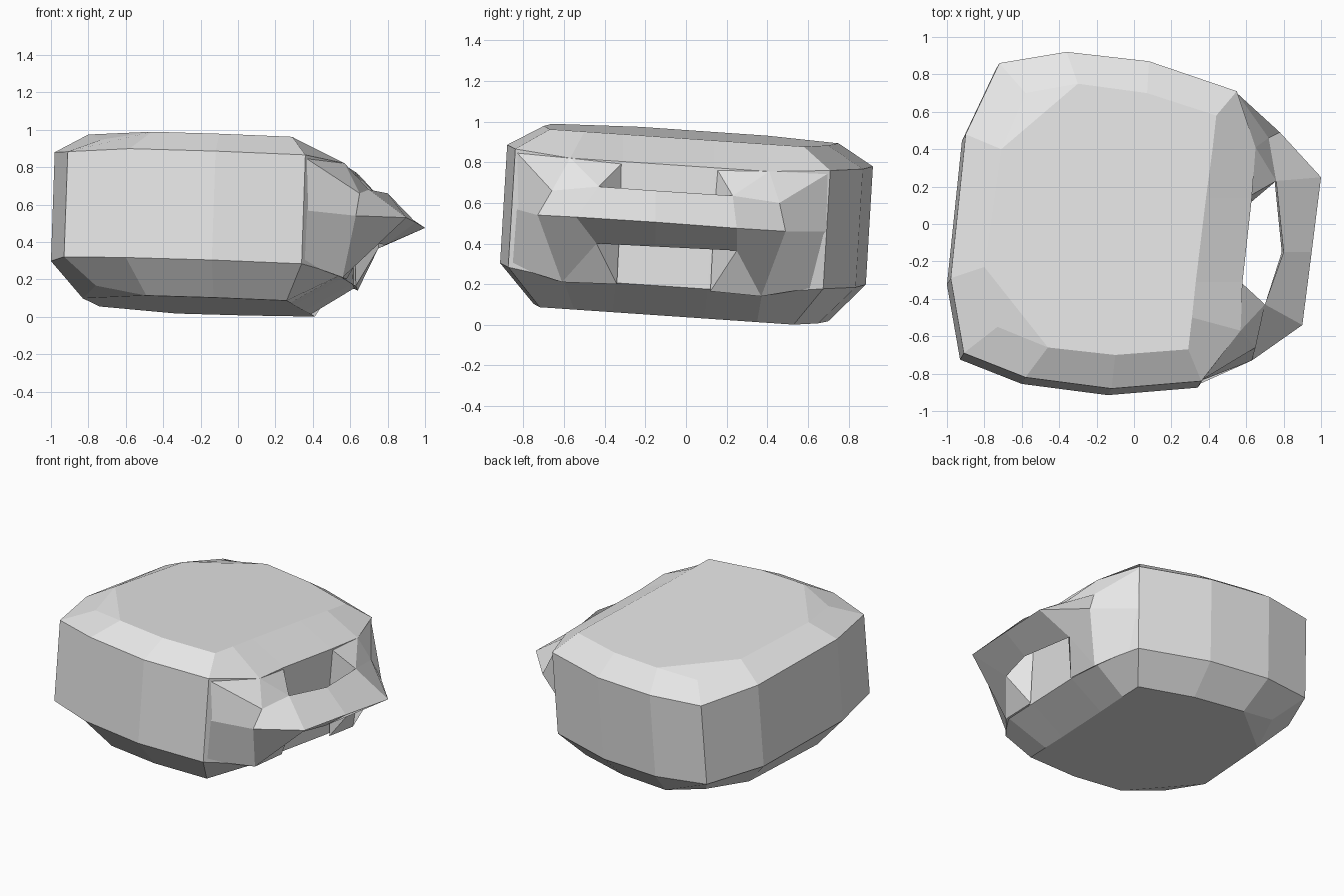
import bpy
import bmesh
from mathutils import Vector

cube = bpy.data.objects.get("Cube")
if cube:
    bpy.data.objects.remove(cube, do_unlink=True)

grey = bpy.data.materials.new("plain_grey")
grey.use_nodes = True
grey.diffuse_color = (0.8, 0.8, 0.8, 1)
grey.node_tree.nodes["Principled BSDF"].inputs["Base Color"].default_value = grey.diffuse_color


def add_face(bm, verts):
    """Make a face, ignoring repeated corners."""
    unique = list(dict.fromkeys(verts))
    if len(unique) > 2 and not bm.faces.get(unique):
        bm.faces.new(unique)


def bridge(bm, lower, upper):
    """Join two closed rings that have the same number of corners."""
    count = len(lower)
    for i in range(count):
        j = (i + 1) % count
        add_face(bm, [lower[i], lower[j], upper[j], upper[i]])


def finish(bm, name):
    bmesh.ops.recalc_face_normals(bm, faces=bm.faces)
    mesh = bpy.data.meshes.new(name)
    bm.to_mesh(mesh)
    bm.free()
    mesh.materials.append(grey)
    obj = bpy.data.objects.new(name, mesh)
    bpy.context.collection.objects.link(obj)
    return obj


# Body outlines, counter-clockwise from the front right-hand corner
girth = [(-.91, -.69), (-.58, -.82), (-.12, -.88), (.36, -.84), (.57, -.57),
         (.58, -.31), (.63, .14), (.65, .41), (.55, .71), (.08, .87),
         (-.36, .92), (-.72, .86), (-.9, .48), (-.98, -.29)]
rim = [(-.73, -.55), (-.46, -.66), (-.1, -.7), (.29, -.67), (.31, -.5),
       (.33, -.31), (.385, .14), (.42, .4), (.44, .58), (.07, .7),
       (-.3, .75), (-.58, .7), (-.71, .4), (-.8, -.23)]
CORNERS = (0, 11)       # softened corners of the caps
WALL = range(4, 8)      # flat wall behind the handle


def body_ring(bm, outline, height, shift, corner_lift=0, wall_lift=0):
    """One leaning ring of the body."""
    ring = []
    for i, (x, y) in enumerate(outline):
        x, y = x + shift[0], y + shift[1]
        z = height - .064 * y - .037 * x
        if i in CORNERS:
            z += corner_lift
        if i in WALL:
            z += wall_lift
        ring.append(bm.verts.new((x, y, z)))
    return ring


def cap(bm, ring):
    """Close a ring with a flat centre and a cut triangle at each soft corner."""
    count = len(ring)
    for c in CORNERS:
        add_face(bm, [ring[c - 1], ring[c], ring[(c + 1) % count]])
    add_face(bm, [v for i, v in enumerate(ring) if i not in CORNERS])


# Body: four rings and two caps
bm = bmesh.new()
rings = [
    body_ring(bm, rim, .05, (-.03, -.05), corner_lift=.05),
    body_ring(bm, girth, .24, (-.02, -.035), wall_lift=-.035),
    body_ring(bm, girth, .825, (0, 0), corner_lift=-.02, wall_lift=-.02),
    body_ring(bm, rim, .93, (0, 0), corner_lift=-.045),
]
for low, high in zip(rings, rings[1:]):
    bridge(bm, low, high)
cap(bm, rings[0])
cap(bm, rings[-1])
finish(bm, "body")


# Handle: sections run from the front root to the back root
def bar(outer, top, bottom):
    """Three-cornered section of the free grip or of a root tip."""
    return [outer, top, top, top, bottom, bottom]


sections = [
    bar((.35, -.84, .57), (.36, -.835, .85), (.34, -.86, .29)),
    # front root: outer, shoulder, top, inner top, inner bottom, bottom
    [(.63, -.73, .54), (.65, -.66, .66), (.57, -.57, .82),
     (.57, -.31, .8), (.58, -.34, .2), (.56, -.61, .21)],
    bar((.9, -.54, .53), (.7, -.43, .68), (.7, -.44, .4)),
    bar((.95, -.15, .505), (.8, -.15, .66), (.79, -.15, .385)),
    bar((1, .25, .475), (.76, .23, .635), (.75, .25, .365)),
    # back root
    [(.78, .49, .46), (.72, .46, .6), (.65, .41, .755),
     (.62, .15, .77), (.63, .12, .165), (.64, .37, .14)],
    bar((.54, .69, .46), (.55, .7, .745), (.53, .67, .19)),
]
bm = bmesh.new()
loops = []
for section in sections:
    made = {p: bm.verts.new(Vector(p)) for p in section}
    loops.append([made[p] for p in section])
for first, second in zip(loops, loops[1:]):
    bridge(bm, first, second)
add_face(bm, loops[0])
add_face(bm, loops[-1])
finish(bm, "handle")
